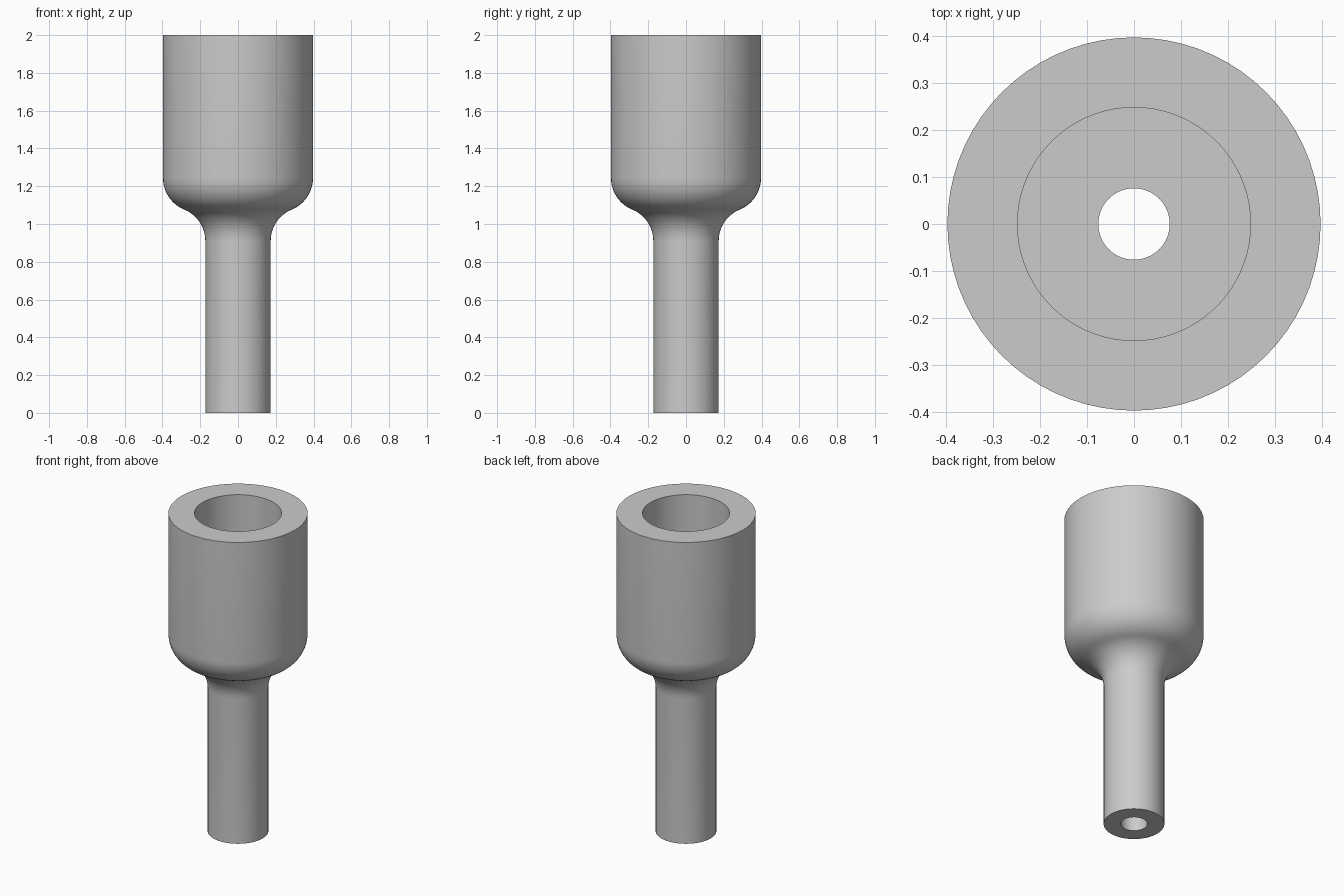
import bpy, bmesh
from math import sin, cos, pi, radians, sqrt, acos

cube = bpy.data.objects.get("Cube")
if cube:
    bpy.data.objects.remove(cube, do_unlink=True)

SIDES = 72
STEM_R, CUP_R = 0.173, 0.397
BORE_R, SOCKET_R = 0.076, 0.248
HEIGHT, SOCKET_FLOOR = 2.0, 1.25
FILLET = 0.18
FILLET_Z = 0.91


def arc(cx, cz, radius, start, end, steps=10):
    """Points along a circular arc in the radius/height plane."""
    angles = [start + (end - start) * i / steps for i in range(steps + 1)]
    return [(cx + radius * cos(a), cz + radius * sin(a)) for a in angles]


# Two tangent arcs blend the stem into the cup
lower_x, upper_x = STEM_R + FILLET, CUP_R - FILLET
across = upper_x - lower_x
rise = sqrt((2 * FILLET) ** 2 - across ** 2)
meet = acos(across / (2 * FILLET))
shoulder = arc(lower_x, FILLET_Z, FILLET, pi, meet)
shoulder += arc(upper_x, FILLET_Z + rise, FILLET, meet - pi, 0)[1:]

# Closed cross-section: outside, rim, socket, floor and through bore
profile = [(STEM_R, 0)] + shoulder + [
    (CUP_R, HEIGHT), (SOCKET_R, HEIGHT),
    (SOCKET_R, SOCKET_FLOOR), (BORE_R, SOCKET_FLOOR), (BORE_R, 0)]

# Revolve the cross-section
bm = bmesh.new()
rings = []
for r, z in profile:
    rings.append([bm.verts.new((r * cos(2 * pi * i / SIDES),
                                r * sin(2 * pi * i / SIDES), z))
                  for i in range(SIDES)])
for a, b in zip(rings, rings[1:] + rings[:1]):
    for i in range(SIDES):
        j = (i + 1) % SIDES
        bm.faces.new((a[i], a[j], b[j], b[i]))
bmesh.ops.recalc_face_normals(bm, faces=bm.faces)
mesh = bpy.data.meshes.new("stepped_sleeve")
bm.to_mesh(mesh)
bm.free()
sleeve = bpy.data.objects.new("stepped_sleeve", mesh)
bpy.context.collection.objects.link(sleeve)

# Plain grey material
grey = bpy.data.materials.new("light_grey")
grey.use_nodes = True
colour = (0.6, 0.6, 0.6, 1)
grey.diffuse_color = colour
grey.node_tree.nodes["Principled BSDF"].inputs["Base Color"].default_value = colour
mesh.materials.append(grey)

# Smooth walls with crisp rims
bpy.ops.object.select_all(action='DESELECT')
sleeve.select_set(True)
bpy.context.view_layer.objects.active = sleeve
bpy.ops.object.shade_smooth_by_angle(angle=radians(35))
